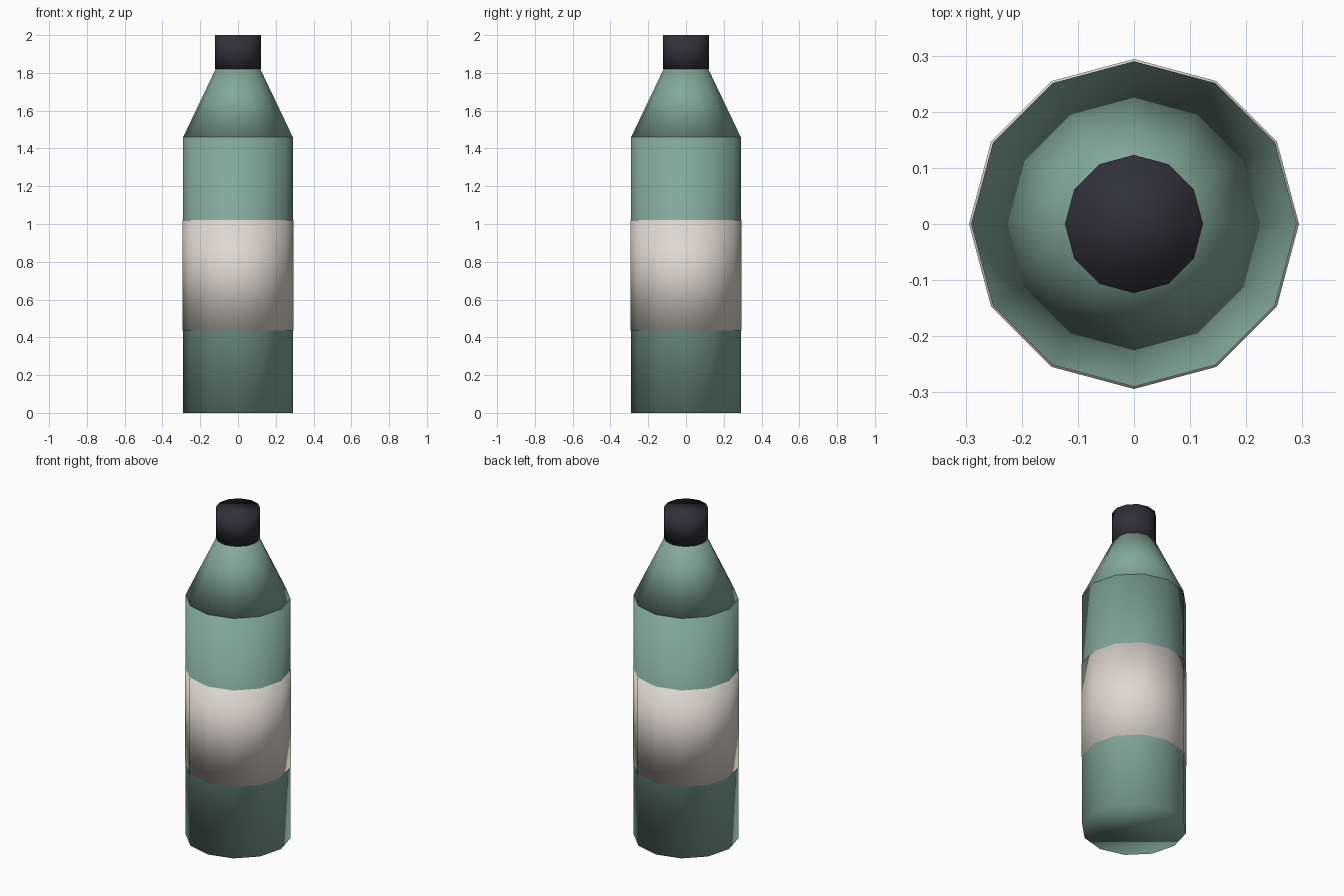
import bpy

if "Cube" in bpy.data.objects:
    bpy.data.objects.remove(bpy.data.objects["Cube"])

SIDES = 12


def material(name, rgb):
    mat = bpy.data.materials.new(name)
    mat.diffuse_color = (*rgb, 1.0)
    mat.use_nodes = True
    mat.node_tree.nodes["Principled BSDF"].inputs["Base Color"].default_value = mat.diffuse_color
    return mat


def frustum(name, r_bottom, r_top, z_bottom, z_top, mat):
    """Closed 12-sided section, corner on +x, smooth across its ends."""
    bpy.ops.mesh.primitive_cone_add(
        vertices=SIDES, radius1=r_bottom, radius2=r_top,
        depth=z_top - z_bottom, location=(0, 0, (z_bottom + z_top) / 2))
    obj = bpy.context.object
    obj.name = name
    obj.data.materials.append(mat)
    bpy.ops.object.shade_smooth()
    return obj


green = material("bottle green", (0.223, 0.386, 0.319))
cream = material("label cream", (0.73, 0.69, 0.62))
dark = material("cap charcoal", (0.030, 0.030, 0.040))

# Straight body and tapered shoulder
frustum("bottle_body", 0.29, 0.29, 0.0, 1.46, green)
frustum("bottle_shoulder", 0.29, 0.116, 1.46, 1.825, green)

# Wrapped label band
frustum("label_band", 0.294, 0.294, 0.437, 1.022, cream)

# Screw cap
frustum("bottle_cap", 0.123, 0.123, 1.82, 2.0, dark)
